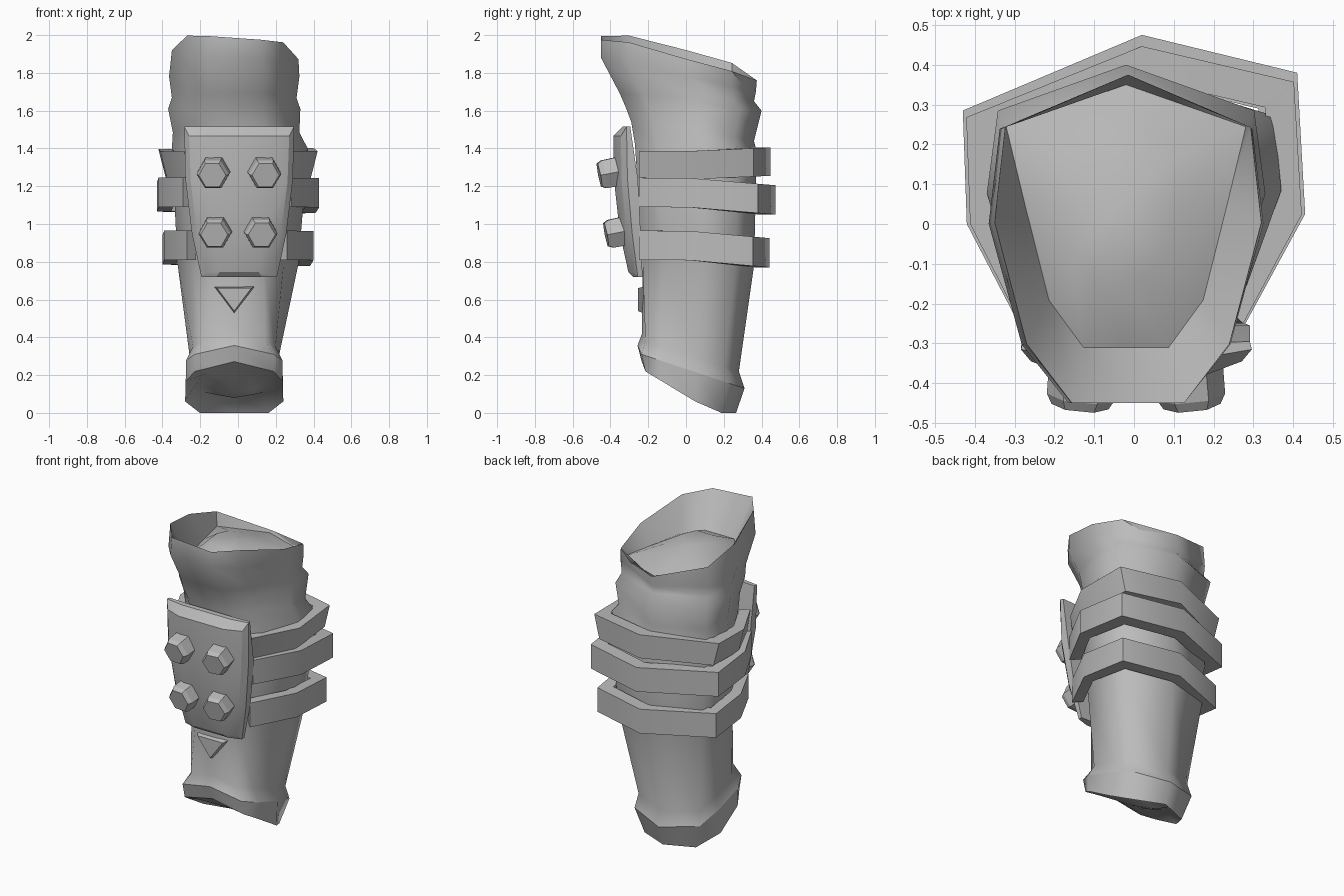
import bpy, bmesh, math
from mathutils import Vector

if "Cube" in bpy.data.objects:
    bpy.data.objects.remove(bpy.data.objects["Cube"])

grey = bpy.data.materials.new("plain_grey")
grey.diffuse_color = (0.5, 0.5, 0.5, 1)
grey.use_nodes = True
grey.node_tree.nodes["Principled BSDF"].inputs["Base Color"].default_value = grey.diffuse_color


def make(name, bm, smooth=None):
    bmesh.ops.recalc_face_normals(bm, faces=bm.faces)
    me = bpy.data.meshes.new(name)
    bm.to_mesh(me)
    bm.free()
    me.materials.append(grey)
    ob = bpy.data.objects.new(name, me)
    bpy.context.collection.objects.link(ob)
    if smooth:
        bpy.ops.object.select_all(action='DESELECT')
        ob.select_set(True)
        bpy.context.view_layer.objects.active = ob
        bpy.ops.object.shade_smooth_by_angle(angle=math.radians(smooth))
    return ob


def ring(bm, cx, w, yf, yb, zf, zb, corner=0.92, front=0.42, peak=0.0, tilt=0.0, bump=0.0):
    """Sleeve section as (share of half width, share of depth from the back, lift)."""
    half = [(corner, 0.16, bump), (1.0, 0.45, bump),
            (0.76 + 0.6 * (front - 0.42), 0.82, bump), (front, 1.0, 0)]
    section = [(0, 0, 0)] + half + [(0, 1.0 + peak, peak)]
    section += [(-x, d, b) for x, d, b in reversed(half)]
    return [bm.verts.new((cx + x * w, yb + d * (yf - yb),
                          max(0, zb + d * (zf - zb) + b - tilt * x * w))) for x, d, b in section]


def bridge(bm, a, b):
    n = len(a)
    for i in range(n):
        j = (i + 1) % n
        bm.faces.new((a[i], a[j], b[j], b[i]))


# Sleeve: rings from the lower padded end, over the outside, to the upper one
RINGS = [
    # centre x, half width, front y, back y, front z, back z
    (-0.02, 0.11, -0.13, 0.10, 0.185, 0.08),
    (-0.02, 0.19, -0.19, 0.18, 0.215, 0.09, 0.85, 0.7, 0.03),
    (-0.02, 0.26, -0.215, 0.265, 0.22, -0.07, 0.70, 0.8, 0.04),
    (-0.02, 0.255, -0.235, 0.31, 0.31, 0.13, 0.9, 0.82, 0.04),
    (-0.02, 0.235, -0.215, 0.28, 0.38, 0.22, 0.92, 0.7, 0.035),
    (0.0, 0.32, -0.23, 0.36, 0.80, 0.78),
    (0.01, 0.36, -0.27, 0.375, 1.42, 1.38, 0.95),
    (-0.01, 0.335, -0.29, 0.36, 1.54, 1.44),
    (-0.02, 0.35, -0.32, 0.40, 1.62, 1.60),
    (-0.02, 0.33, -0.35, 0.36, 1.69, 1.65),
    (-0.02, 0.345, -0.45, 0.37, 1.88, 1.70),
    (-0.015, 0.335, -0.45, 0.375, 1.985, 1.76, 0.92, 0.42, 0, 0.07, 0.035),
    (-0.02, 0.255, -0.31, 0.35, 1.77, 1.755, 1.18),
    (-0.04, 0.15, -0.14, 0.22, 1.85, 1.79),
]
bm = bmesh.new()
loops = [ring(bm, *r) for r in RINGS]
for a, b in zip(loops, loops[1:]):
    bridge(bm, a, b)
for loop, y, z in ((loops[0], -0.02, 0.12), (loops[-1], 0.05, 1.845)):
    tip = bm.verts.new((-0.03, y, z))
    for i in range(len(loop)):
        bm.faces.new((loop[i], loop[(i + 1) % len(loop)], tip))
for k in (2, 3, 11):  # crisp rims
    for i in range(len(loops[k])):
        bm.edges.get((loops[k][i], loops[k][i - 1])).smooth = False
make("sleeve", bm, 64)

# Straps: open bands wrapped round the sides and back
OUTLINE = [(-0.29, -0.25), (-0.42, 0.0), (-0.43, 0.285), (0.02, 0.475),
           (0.41, 0.38), (0.43, 0.025), (0.28, -0.25)]


def strap(name, sx, sy, z0, z1, drop, taper=1.0):
    bm = bmesh.new()
    rows = []
    for x, y in OUTLINE:
        dz = -drop * max(0, y) / 0.475
        ys = y * sy if y > 0 else y
        ox, ix = x * sx, x * sx * 0.82
        iy = ys * 0.82
        rows.append([bm.verts.new(p) for p in (
            (ox * taper, ys, z0 + dz), (ox, ys, z1 + dz),
            (ix, iy, z1 + dz), (ix, iy, z0 + dz))])
    for a, b in zip(rows, rows[1:]):
        bridge(bm, a, b)
    bm.faces.new(rows[0])
    bm.faces.new(rows[-1])
    make(name, bm, 64)


strap("upper_strap", 0.98, 0.94, 1.235, 1.385, -0.02, 0.91)
strap("middle_strap", 1.0, 1.0, 1.09, 1.245, 0.04)
strap("lower_strap", 0.93, 0.93, 0.81, 0.965, 0.04)

# Shin plate: bent front face, chamfered rim and flat back, as three layers
LAYERS = [
    # rows of z, half width, centre y, side y
    ((0.745, 0.175, -0.305, -0.275), (0.95, 0.222, -0.35, -0.315),
     (1.22, 0.256, -0.38, -0.34), (1.465, 0.265, -0.385, -0.345)),
    ((0.72, 0.20, -0.28, -0.255), (0.95, 0.25, -0.325, -0.285),
     (1.24, 0.285, -0.355, -0.31), (1.515, 0.29, -0.335, -0.315)),
    ((0.72, 0.20, -0.23, -0.23), (0.95, 0.25, -0.24, -0.24),
     (1.24, 0.285, -0.255, -0.255), (1.515, 0.285, -0.30, -0.295)),
]
bm = bmesh.new()
rims = []
for n, layer in enumerate(LAYERS):
    g = [[bm.verts.new((0.006 + f * w, yc if abs(f) < 1 else ys, z))
          for f in (-1, -0.6, 0.6, 1)] for z, w, yc, ys in layer]
    if n != 1:
        for a, b in zip(g, g[1:]):
            for i in range(3):
                bm.faces.new((a[i], a[i + 1], b[i + 1], b[i]))
    rims.append(g[0] + [r[3] for r in g[1:]] + g[3][2::-1] + [g[2][0], g[1][0]])
bridge(bm, rims[0], rims[1])
bridge(bm, rims[1], rims[2])
make("front_plate", bm, 22)

# Hexagonal studs, a corner of each pointing sideways
for i, (x, y, z) in enumerate(((-0.13, -0.40, 1.27), (0.14, -0.40, 1.27),
                               (-0.12, -0.365, 0.955), (0.12, -0.365, 0.955))):
    axis = Vector((math.copysign(0.1, x), -1, -0.2)).normalized()
    side = axis.cross(Vector((0, 0, 1))).normalized()
    top = side.cross(axis)
    bm = bmesh.new()
    for r, d in ((0.088, -0.05), (0.086, 0.035), (0.072, 0.06)):
        row = [bm.verts.new(Vector((x, y, z)) + axis * d
                            + side * r * math.cos(k * math.pi / 3)
                            + top * r * math.sin(k * math.pi / 3)) for k in range(6)]
        if d > -0.05:
            bridge(bm, last, row)
        else:
            bm.faces.new(row)
        last = row
    bm.faces.new(last)
    make(f"stud_{i + 1}", bm)

# Small triangle below the plate
bm = bmesh.new()
back, front = ([bm.verts.new((-0.02 + x * s, y, 0.615 + z * s))
                for x, z in ((-0.12, 0.06), (0.12, 0.06), (0.0, -0.10))]
               for s, y in ((1.0, -0.20), (0.75, -0.255)))
bridge(bm, back, front)
bm.faces.new(front)
bm.faces.new(back)
make("triangle_trim", bm)
